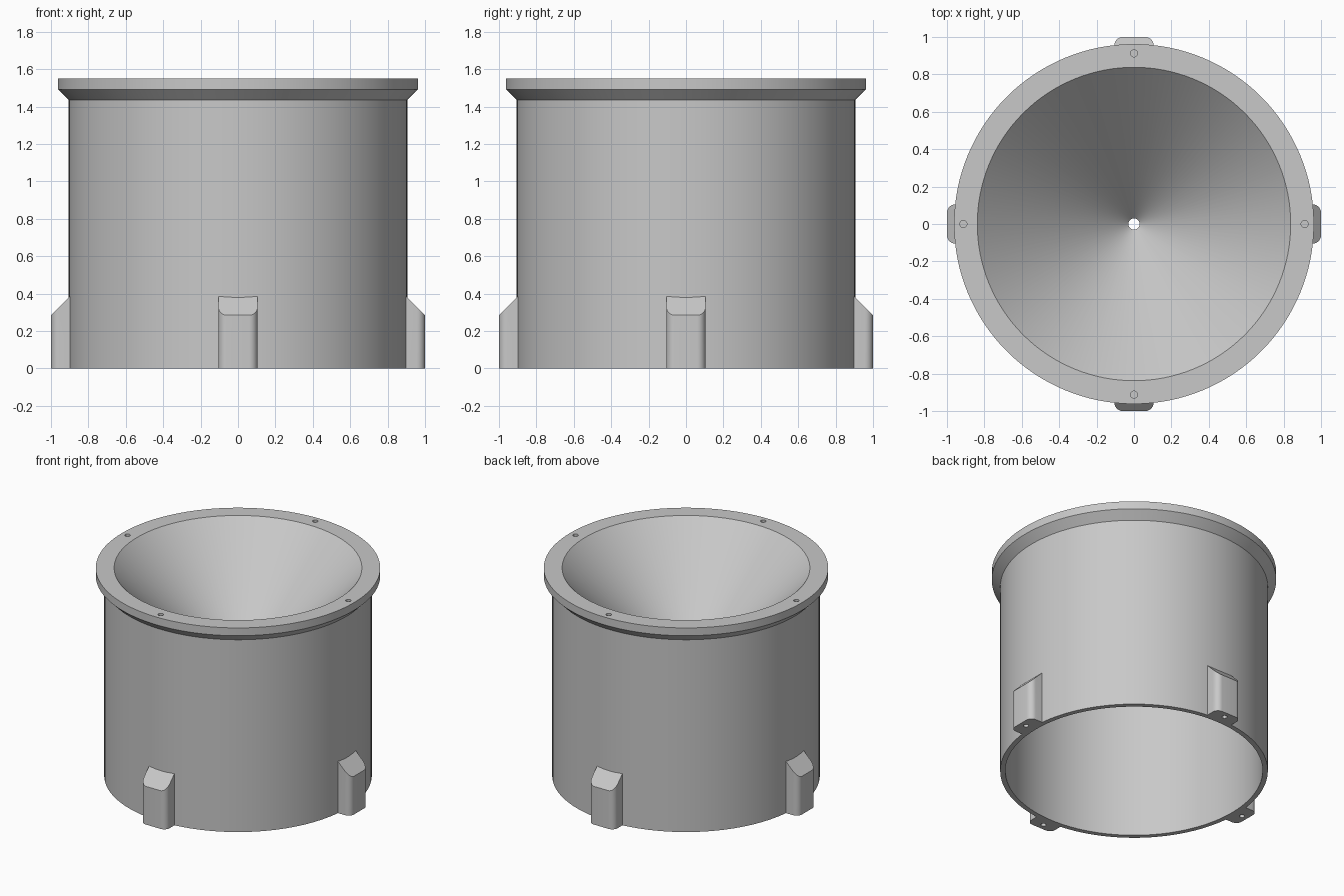
import bpy, bmesh
from math import cos, sin, pi, radians
from mathutils import Matrix

cube = bpy.data.objects.get("Cube")
if cube:
    bpy.data.objects.remove(cube, do_unlink=True)

SEGMENTS = 128
grey = bpy.data.materials.new("plain_grey")
grey.use_nodes = True
grey.diffuse_color = (0.58, 0.58, 0.58, 1)
grey.node_tree.nodes["Principled BSDF"].inputs["Base Color"].default_value = grey.diffuse_color


def make_object(name, bm):
    bmesh.ops.recalc_face_normals(bm, faces=bm.faces)
    mesh = bpy.data.meshes.new(name)
    bm.to_mesh(mesh)
    bm.free()
    mesh.materials.append(grey)
    obj = bpy.data.objects.new(name, mesh)
    bpy.context.collection.objects.link(obj)
    return obj


def revolve(name, profile):
    """Spin a closed (radius, height) profile around z."""
    bm = bmesh.new()
    rings = [[bm.verts.new((r * cos(a), r * sin(a), z)) for r, z in profile]
             for a in (2 * pi * i / SEGMENTS for i in range(SEGMENTS))]
    n = len(profile)
    for i, ring in enumerate(rings):
        after = rings[(i + 1) % SEGMENTS]
        for j in range(n):
            k = (j + 1) % n
            bm.faces.new((ring[j], after[j], after[k], ring[k]))
    return make_object(name, bm)


def drill(obj, centres, radius, depth):
    """Cut blind round holes, each centred on a point of the surface."""
    bm = bmesh.new()
    for c in centres:
        bmesh.ops.create_cone(bm, cap_ends=True, segments=24, radius1=radius,
                              radius2=radius, depth=depth * 2,
                              matrix=Matrix.Translation(c))
    cutter = make_object("hole_cutter", bm)
    cutter.hide_render = True
    mod = obj.modifiers.new("holes", 'BOOLEAN')
    mod.operation, mod.solver, mod.object = 'DIFFERENCE', 'EXACT', cutter
    select(obj)
    bpy.ops.object.modifier_apply(modifier=mod.name)
    bpy.data.objects.remove(cutter, do_unlink=True)


def select(obj):
    bpy.ops.object.select_all(action='DESELECT')
    obj.select_set(True)
    bpy.context.view_layer.objects.active = obj


def smooth(obj):
    select(obj)
    bpy.ops.object.shade_smooth_by_angle(angle=radians(30))


# Hollow drum with flared rim and 45 degree funnel
body = revolve("funnel_drum", [
    (0.87, 0), (0.905, 0), (0.905, 1.435), (0.962, 1.492), (0.962, 1.55),
    (0.838, 1.55), (0.03, 0.742), (0.03, 0.68), (0.87, 1.52)])

# Screw holes in the rim
drill(body, [(0.912 * cos(q * pi / 2), 0.912 * sin(q * pi / 2), 1.55)
             for q in range(4)], 0.019, 0.06)
smooth(body)


# Foot lug: rounded outer corners and a sloping top
def foot(name, angle):
    half, inner, outer, corner = 0.105, 0.89, 1.0, 0.045
    arc = [(half - corner + corner * cos(t), outer - corner + corner * sin(t))
           for t in (pi / 2 * i / 8 for i in range(9))]
    outline = [(half, inner)] + arc + [(-x, y) for x, y in reversed(arc)] + [(-half, inner)]
    bm = bmesh.new()
    low = [bm.verts.new((x, y, 0)) for x, y in outline]
    top = [bm.verts.new((x, y, 0.285 + outer - y)) for x, y in outline]
    bm.faces.new(low)
    bm.faces.new(top)
    for i in range(len(outline)):
        j = (i + 1) % len(outline)
        bm.faces.new((low[i], low[j], top[j], top[i]))
    obj = make_object(name, bm)
    drill(obj, [(0, 0.953, 0)], 0.018, 0.15)
    obj.data.transform(Matrix.Rotation(angle, 4, 'Z'))
    smooth(obj)


for q, side in enumerate(("back", "right", "front", "left")):
    foot(side + "_foot", q * pi / 2)
